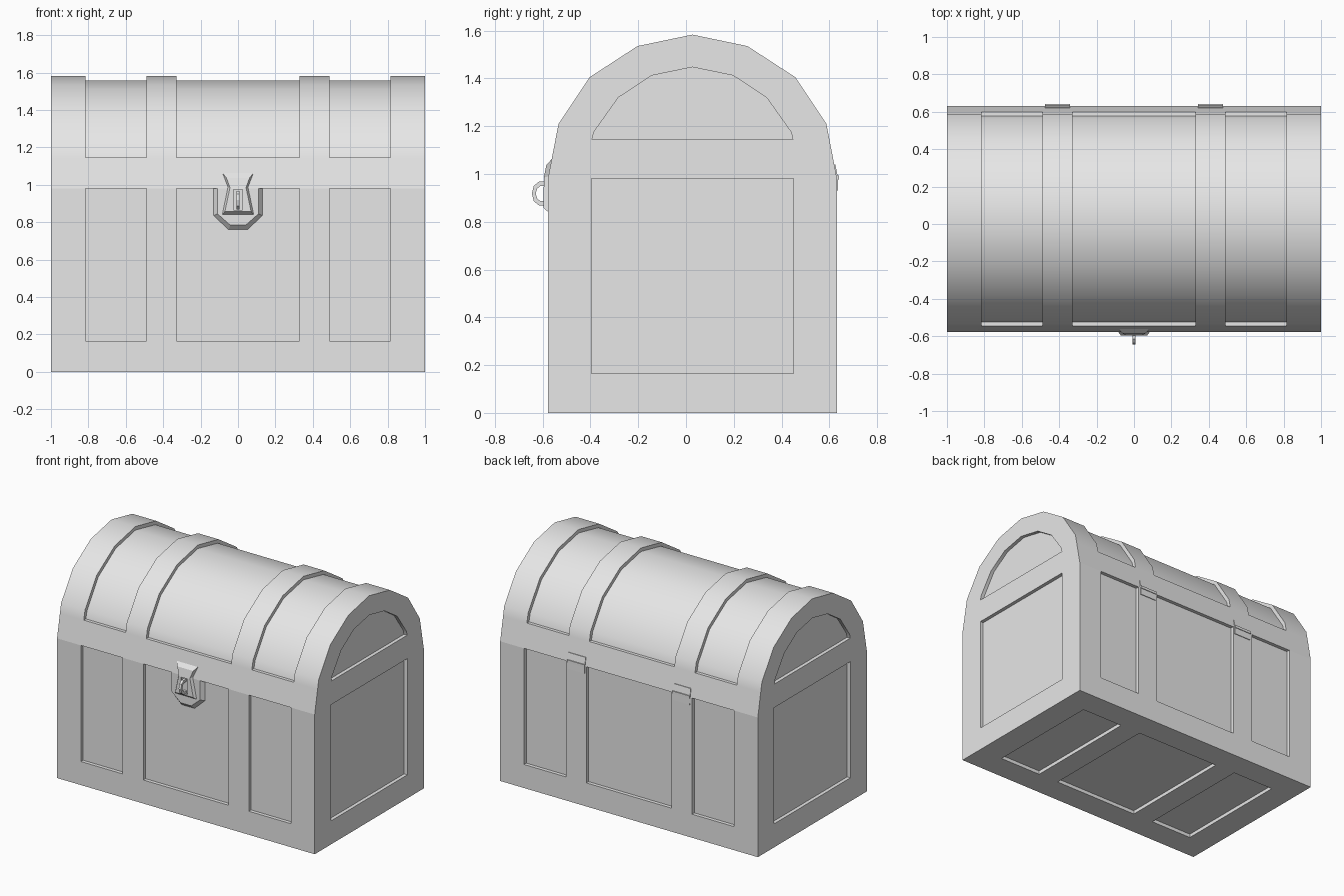
import bpy
import bmesh
import math
from mathutils import Vector

cube = bpy.data.objects.get("Cube")
if cube:
    bpy.data.objects.remove(cube, do_unlink=True)

MID = 0.027          # centre of the chest from front to back
HALF = 0.605         # half depth of the chest
SEAM = 0.98          # height where lid meets body
DEPTH = 0.025        # depth of the sunken panels
LOW, HIGH = 0.165, 1.145
FRONT, BACK = MID - HALF, MID + HALF
PANELS = [(-0.815, -0.49), (-0.33, 0.33), (0.49, 0.815)]

grey = bpy.data.materials.new("plain grey")
grey.use_nodes = True
GREY = (0.8, 0.8, 0.8, 1)
grey.diffuse_color = GREY
grey.node_tree.nodes["Principled BSDF"].inputs["Base Color"].default_value = GREY


def finish(name, bm):
    bmesh.ops.recalc_face_normals(bm, faces=bm.faces)
    mesh = bpy.data.meshes.new(name)
    bm.to_mesh(mesh)
    bm.free()
    obj = bpy.data.objects.new(name, mesh)
    mesh.materials.append(grey)
    bpy.context.collection.objects.link(obj)
    return obj


def loft(name, loops):
    """Closed solid through matching loops of points."""
    bm = bmesh.new()
    rings = [[bm.verts.new(p) for p in loop] for loop in loops]
    n = len(rings[0])
    for a, b in zip(rings, rings[1:]):
        for i in range(n):
            j = (i + 1) % n
            bm.faces.new((a[i], a[j], b[j], b[i]))
    bm.faces.new(rings[0])
    bm.faces.new(rings[-1])
    return finish(name, bm)


def box(name, x, y, z):
    corners = [(x[0], y[0]), (x[1], y[0]), (x[1], y[1]), (x[0], y[1])]
    return loft(name, [[(px, py, h) for px, py in corners] for h in z])


def activate(obj):
    bpy.ops.object.select_all(action='DESELECT')
    obj.select_set(True)
    bpy.context.view_layer.objects.active = obj


def carve(obj, cutters):
    activate(obj)
    for cutter in cutters:
        cutter.hide_render = True
        mod = obj.modifiers.new("carve", 'BOOLEAN')
        mod.operation = 'DIFFERENCE'
        mod.solver = 'EXACT'
        mod.object = cutter
        bpy.ops.object.modifier_apply(modifier=mod.name)
        bpy.data.objects.remove(cutter, do_unlink=True)


def mirrored(half):
    """Half profile of (x, z) from bottom to top, completed on the other side."""
    return half + [(-x, z) for x, z in reversed(half) if x > 0]


# Body with sunken panels on the front, back, ends and underside
body = box("chest_body", (-1, 1), (FRONT, BACK), (0, SEAM))
TALL = (LOW, SEAM + 0.1)
SIDE = (-0.395, 0.45)
cuts = []
for span in PANELS:
    cuts.append(box("cutter", span, (FRONT - 0.1, FRONT + DEPTH), TALL))
    cuts.append(box("cutter", span, (BACK - DEPTH, BACK + 0.1), TALL))
    cuts.append(box("cutter", span, SIDE, (-0.1, DEPTH)))
cuts.append(box("cutter", (-1.1, -1 + DEPTH), SIDE, TALL))
cuts.append(box("cutter", (1 - DEPTH, 1.1), SIDE, TALL))
carve(body, cuts)

# Arched lid: a grid over the arch, with three sunken panels between the bands
outer = mirrored([(HALF, SEAM), (0.573, HIGH), (0.56, 1.21),
                  (0.43, 1.405), (0.23, 1.535), (0, 1.583)])
inner = mirrored([(HALF, SEAM), (0.55, HIGH), (0.536, 1.2),
                  (0.412, 1.387), (0.22, 1.512), (0, 1.558)])
xs = [-1] + [x for span in PANELS for x in span] + [1]
bm = bmesh.new()
grid = [[bm.verts.new((x, MID + w, z)) for w, z in outer] for x in xs]
sunken = []
for i, (a, b) in enumerate(zip(grid, grid[1:])):
    for k in range(len(outer) - 1):
        face = bm.faces.new((a[k], a[k + 1], b[k + 1], b[k]))
        if i % 2 and 0 < k < len(outer) - 2:
            sunken.append(face)
    bm.faces.new((a[0], b[0], b[-1], a[-1]))
bm.faces.new(grid[0])
bm.faces.new(grid[-1])
bmesh.ops.recalc_face_normals(bm, faces=bm.faces)
bmesh.ops.inset_region(bm, faces=sunken, thickness=0, depth=0)
moves = []
for v in {v for f in sunken for v in f.verts}:
    k = min(range(len(outer)), key=lambda i: math.hypot(
        v.co.y - MID - outer[i][0], v.co.z - outer[i][1]))
    moves.append((v, k))
for v, k in moves:
    v.co.y, v.co.z = MID + inner[k][0], inner[k][1]
lid = finish("chest_lid", bm)

# Arched sunken panel in each end of the lid
arch = mirrored([(0.42, HIGH), (0.413, 1.175), (0.31, 1.32), (0.17, 1.412), (0, 1.447)])
carve(lid, [loft("cutter", [[(s * x, MID + w, z) for w, z in arch]
                            for x in (1 - DEPTH, 1.1)]) for s in (-1, 1)])
activate(lid)
bpy.ops.object.shade_smooth_by_angle(angle=math.radians(30))


def wall(z):
    """Front surface of the chest at a height."""
    return FRONT + max(0, z - SEAM) * 0.2


# Lock plate sitting in the middle front panel, with sloped edges
plate_back = mirrored([(0.13, SEAM), (0.13, 0.835), (0.05, 0.76)])
plate_front = mirrored([(0.11, SEAM), (0.11, 0.845), (0.042, 0.785)])
loft("lock_plate", [[(x, FRONT + DEPTH, z) for x, z in plate_back],
                    [(x, FRONT, z) for x, z in plate_front]])

# Hasp: waisted plate that hangs from the lid over the lock plate
hasp_back = mirrored([(0.086, 0.84), (0.056, 0.99), (0.086, 1.067)])
hasp_front = mirrored([(0.07, 0.857), (0.043, 0.985), (0.062, 1.037)])
hasp = loft("hasp", [[(x, wall(z) + 0.003, z) for x, z in hasp_back],
                     [(x, wall(z) - 0.018, z) for x, z in hasp_front]])
carve(hasp, [box("cutter", (-0.024, 0.024), (FRONT - 0.1, FRONT - 0.006), (0.865, 0.975))])

# Staple: half loop through the slot in the hasp
path = [(0.57, 0.968), (0.615, 0.968), (0.637, 0.95), (0.645, 0.918),
        (0.637, 0.886), (0.615, 0.868), (0.57, 0.868)]
hole = [(0.57, 0.95), (0.61, 0.95), (0.623, 0.938), (0.629, 0.918),
        (0.623, 0.898), (0.61, 0.886), (0.57, 0.886)]
outline = path + hole[::-1]
loft("staple", [[(x, -d, z) for d, z in outline] for x in (-0.009, 0.009)])

# Two hinges on the back: a leaf on the lid, a leaf on the body and a pin
for side, name in ((-1, "right"), (1, "left")):
    x = (side * 0.408 - 0.067, side * 0.408 + 0.067)
    for part, low, high in (("lower", 0.93, 0.985), ("upper", 0.985, 1.04)):
        lean = [MID * 2 - wall(h) for h in (low, high)]
        loft(f"{name}_hinge_{part}_leaf",
             [[(x[0], y - 0.01, h), (x[1], y - 0.01, h), (x[1], y + 0.005, h),
               (x[0], y + 0.005, h)] for y, h in zip(lean, (low, high))])
    box(f"{name}_hinge_pin", x, (BACK - 0.005, BACK + 0.009), (0.976, 0.994))
